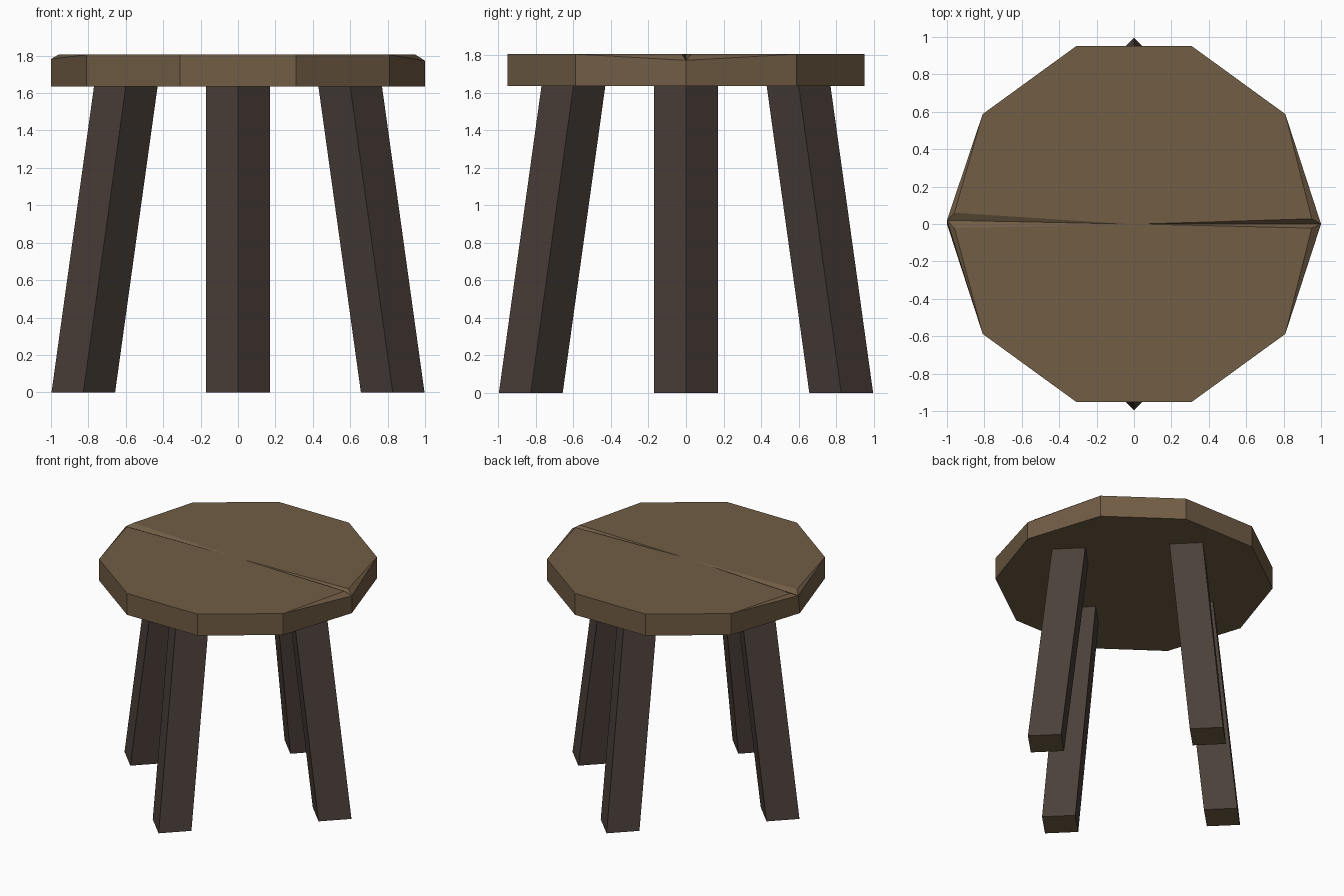
import bpy, bmesh, math

if "Cube" in bpy.data.objects:
    bpy.data.objects.remove(bpy.data.objects["Cube"])


def material(name, srgb):
    m = bpy.data.materials.new(name)
    lin = [((c / 255 + 0.055) / 1.055) ** 2.4 for c in srgb]
    m.diffuse_color = (*lin, 1)
    m.use_nodes = True
    m.node_tree.nodes["Principled BSDF"].inputs["Base Color"].default_value = m.diffuse_color
    return m


wood = material("seat brown", (113, 93, 69))
dark = material("dark leg brown", (75, 64, 58))


def finish(bm, name, mats):
    bmesh.ops.recalc_face_normals(bm, faces=bm.faces)
    me = bpy.data.meshes.new(name)
    for m in mats:
        me.materials.append(m)
    # downward faces (leg ends) use the second material
    if len(mats) > 1:
        for f in bm.faces:
            f.material_index = 1 if f.normal.z < -0.9 else 0
    bm.to_mesh(me)
    bm.free()
    ob = bpy.data.objects.new(name, me)
    bpy.context.collection.objects.link(ob)


# Seat: ten-sided slab whose top is split by a tapering crack along x
BOT, TOP = 1.635, 1.805
bm = bmesh.new()
ring = [(math.cos(math.radians(36 * i)), math.sin(math.radians(36 * i))) for i in range(10)]
low = [bm.verts.new((x, y, BOT)) for x, y in ring]
up = [bm.verts.new((x, y, TOP)) for x, y in ring]
up[0].co = (1, 0, 1.772)          # crack floor at the rim, right
up[5].co = (-1, 0.02, 1.782)      # crack floor at the rim, left
centre_r = bm.verts.new((0.04, 0, TOP))
centre_l = bm.verts.new((-0.04, 0, TOP))
r_back = bm.verts.new((0.95, 0.028, TOP))
r_front = bm.verts.new((0.95, -0.022, TOP))
l_back = bm.verts.new((-0.96, 0.06, TOP))
l_front = bm.verts.new((-0.96, -0.022, TOP))
for i in range(10):
    j = (i + 1) % 10
    bm.faces.new((low[i], low[j], up[j], up[i]))
bm.faces.new(low[::-1])
# two flat halves of the top
bm.faces.new([centre_r, r_back] + up[1:5] + [l_back, centre_l])
bm.faces.new([centre_l, l_front] + up[6:10] + [r_front, centre_r])
# crack walls and worn rim corners
for floor, mid, edge, corner in (
        (up[0], centre_r, r_back, up[1]), (up[0], centre_r, r_front, up[9]),
        (up[5], centre_l, l_back, up[4]), (up[5], centre_l, l_front, up[6])):
    bm.faces.new((mid, floor, edge))
    bm.faces.new((floor, corner, edge))
finish(bm, "seat", [wood])

# Legs: square bars set corner-on, splayed outwards to the floor
HALF = 0.17
for name, dx, dy in (("right_leg", 1, 0), ("left_leg", -1, 0),
                     ("back_leg", 0, 1), ("front_leg", 0, -1)):
    bm = bmesh.new()
    rings = []
    for z in (0, BOT + 0.02):
        d = 0.827 - 0.227 * z / BOT
        rings.append([bm.verts.new((dx * d + HALF * cx, dy * d + HALF * cy, z))
                      for cx, cy in ((1, 0), (0, 1), (-1, 0), (0, -1))])
    a, b = rings
    for i in range(4):
        j = (i + 1) % 4
        bm.faces.new((a[i], a[j], b[j], b[i]))
    bm.faces.new(a[::-1])
    bm.faces.new(b)
    finish(bm, name, [dark, wood])
